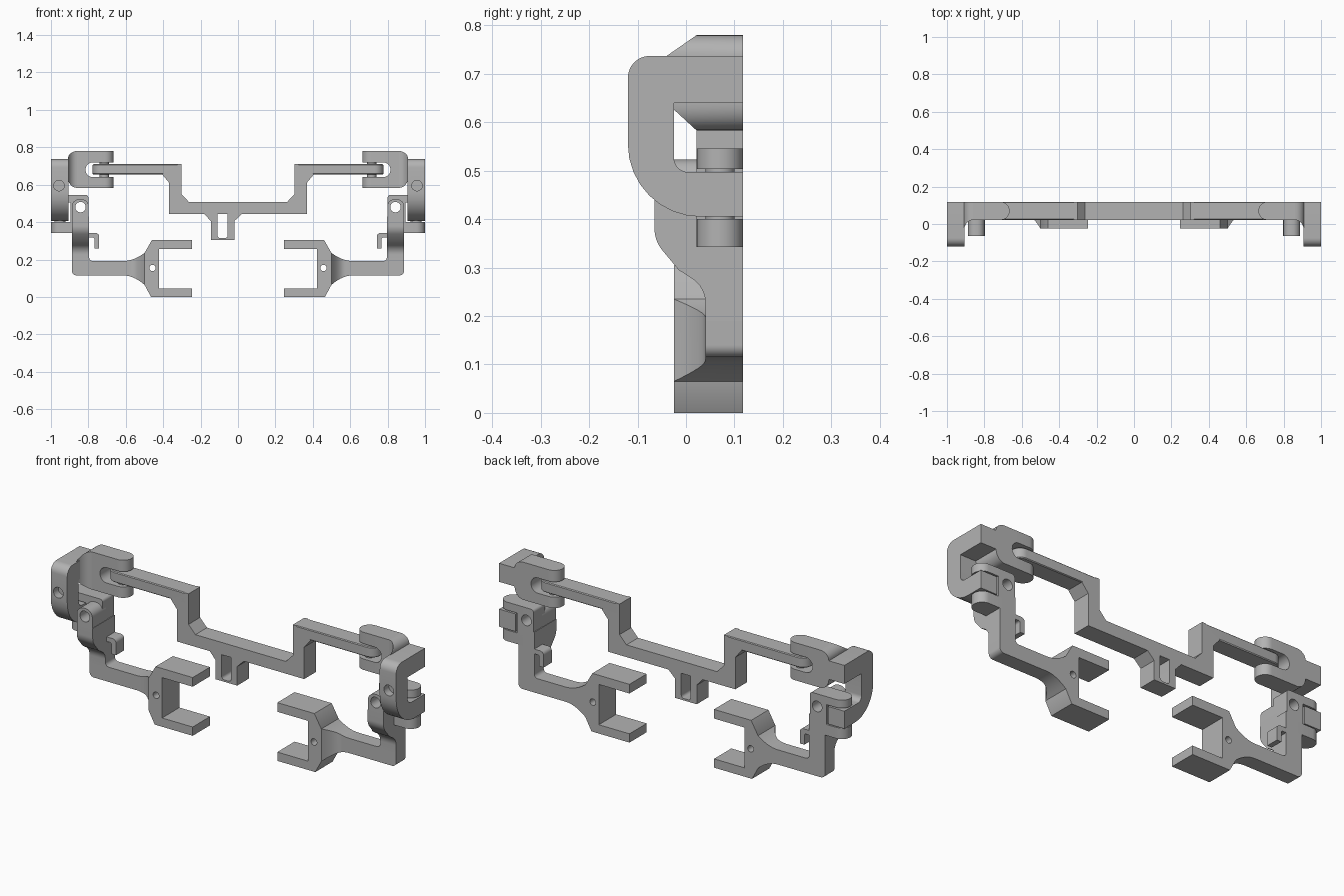
import bpy, bmesh, math
from mathutils import Vector, Matrix

old = bpy.data.objects.get("Cube")
if old:
    bpy.data.objects.remove(old)

grey = bpy.data.materials.new("plain grey")
grey.use_nodes = True
COLOUR = (0.45, 0.45, 0.45, 1)
grey.diffuse_color = COLOUR
grey.node_tree.nodes["Principled BSDF"].inputs["Base Color"].default_value = COLOUR

FRONT, BACK = 0.022, 0.118     # depth shared by bar and hinges
MID = (FRONT + BACK) / 2


def outline(points, steps=8):
    """Polygon whose (u, v, radius) corners are filleted."""
    result = []
    for i, p in enumerate(points):
        c = Vector(p[:2])
        if len(p) == 2:
            result.append(c)
            continue
        a = (Vector(points[i - 1][:2]) - c).normalized()
        b = (Vector(points[(i + 1) % len(points)][:2]) - c).normalized()
        half = a.angle(b) / 2
        centre = c + (a + b).normalized() * p[2] / math.sin(half)
        start = c + a * p[2] / math.tan(half) - centre
        end = c + b * p[2] / math.tan(half) - centre
        turn = math.atan2(start.x * end.y - start.y * end.x, start.dot(end))
        for k in range(steps + 1):
            result.append(centre + Matrix.Rotation(turn * k / steps, 2) @ start)
    return result


def finish(name, bm, mirror=True, holes=(), bevel=0):
    bmesh.ops.remove_doubles(bm, verts=bm.verts, dist=1e-5)
    bmesh.ops.recalc_face_normals(bm, faces=bm.faces)
    mesh = bpy.data.meshes.new(name)
    bm.to_mesh(mesh)
    bm.free()
    mesh.materials.append(grey)
    ob = bpy.data.objects.new(name, mesh)
    bpy.context.collection.objects.link(ob)
    bpy.ops.object.select_all(action='DESELECT')
    ob.select_set(True)
    bpy.context.view_layer.objects.active = ob
    # drill round holes running front to back
    for x, z, r, y0, y1 in holes:
        bpy.ops.mesh.primitive_cylinder_add(vertices=32, radius=r, depth=y1 - y0,
                                            location=(x, (y0 + y1) / 2, z),
                                            rotation=(math.pi / 2, 0, 0))
        cutter = bpy.context.object
        cutter.hide_render = True
        bpy.context.view_layer.objects.active = ob
        cut = ob.modifiers.new("hole", 'BOOLEAN')
        cut.object, cut.solver = cutter, 'EXACT'
        bpy.ops.object.modifier_apply(modifier="hole")
        bpy.data.objects.remove(cutter)
    ob.select_set(True)
    if bevel:
        mod = ob.modifiers.new("edges", 'BEVEL')
        mod.width, mod.segments, mod.limit_method = bevel, 1, 'ANGLE'
        mod.angle_limit = math.radians(50)
    if mirror:
        ob.modifiers.new("other side", 'MIRROR')
    bpy.ops.object.shade_smooth_by_angle(angle=math.radians(30))
    return ob


def prism(name, points, axis, lo, hi, **options):
    """Extrude an outline along one axis between lo and hi."""
    place = {'x': lambda u, v, w: (w, u, v),
             'y': lambda u, v, w: (u, w, v),
             'z': lambda u, v, w: (u, v, w)}[axis]
    bm = bmesh.new()
    flat = outline(points)
    face = bm.faces.new([bm.verts.new(place(p.x, p.y, lo)) for p in flat])
    grown = bmesh.ops.extrude_face_region(bm, geom=[face], use_keep_orig=True)
    verts = [g for g in grown["geom"] if isinstance(g, bmesh.types.BMVert)]
    bmesh.ops.translate(bm, verts=verts, vec=place(0, 0, hi - lo))
    return finish(name, bm, **options)


def loft(name, sections):
    """Skin rectangular sections (x, front, bottom, top) along x."""
    bm = bmesh.new()
    rings = [[bm.verts.new((x, y, z)) for y, z in
              ((f, b), (BACK, b), (BACK, t), (f, t))] for x, f, b, t in sections]
    for r, s in zip(rings, rings[1:]):
        for i in range(4):
            j = (i + 1) % 4
            bm.faces.new((r[i], r[j], s[j], s[i]))
    bm.faces.new(rings[0])
    bm.faces.new(rings[-1])
    return finish(name, bm)


def tongue(root, tip):
    """Top outline with a round end at the tip."""
    return [(root, FRONT), (tip, FRONT, 0.0478), (tip, BACK, 0.0478), (root, BACK)]


# Centre bar with raised ends
half = [(0.262, 0.507), (0.302, 0.55), (0.302, 0.71), (0.322, 0.71), (0.335, 0.695),
        (0.40, 0.66), (0.405, 0.655), (0.368, 0.61), (0.368, 0.443)]
prism("centre_bar", half + [(-x, z) for x, z in reversed(half)], 'y', FRONT, BACK, mirror=False)
prism("bar_arm", tongue(0.31, 0.777), 'z', 0.655, 0.71, bevel=0.01)

# Slotted tab hanging off the bar
prism("tab", [(-0.18, 0.444), (-0.145, 0.405), (-0.145, 0.305), (-0.02, 0.305),
              (-0.02, 0.405), (0.02, 0.444), (-0.055, 0.444), (-0.055, 0.315, 0.015),
              (-0.11, 0.315, 0.015), (-0.11, 0.444)], 'y', FRONT, BACK, mirror=False)

# Upper hinge: two prongs, slotted body, pin
for label, z0, z1 in (("lower", 0.583, 0.64), ("upper", 0.72, 0.78)):
    prism("top_hinge_prong_" + label, tongue(0.79, 0.665), 'z', z0, z1)
prism("top_hinge_body", [(0.775, 0.583), (0.86, 0.583), (0.86, 0.78), (0.775, 0.78),
                         (0.775, 0.72), (0.815, 0.72, 0.039), (0.815, 0.64, 0.039),
                         (0.775, 0.64)], 'y', FRONT, BACK)
prism("top_hinge_pin", [(0.69, 0.045, 0.0249), (0.74, 0.045, 0.0249),
                        (0.74, 0.095, 0.0249), (0.69, 0.095, 0.0249)], 'z', 0.635, 0.725)

# Curved blend from the hinge into the side bracket
blend = []
for k in range(9):
    a = k / 8 * math.pi / 2
    s = 1 - math.cos(a)
    blend.append((0.86 + 0.05 * math.sin(a), FRONT - 0.062 * s,
                  0.583 + 0.057 * s, 0.78 - 0.043 * s))
loft("top_hinge_blend", blend)

# C shaped side bracket with a blind hole
prism("side_bracket", [(BACK, 0.737), (-0.12, 0.737, 0.045), (-0.12, 0.405, 0.15),
                       (BACK, 0.405), (BACK, 0.497), (-0.025, 0.497, 0.03),
                       (-0.025, 0.64), (BACK, 0.64)], 'x', 0.905, 1.0,
      holes=[(0.957, 0.595, 0.028, -0.14, -0.08)])

# Lower hinge
for label, z0, z1 in (("lower", 0.342, 0.40), ("upper", 0.504, 0.546)):
    prism("low_hinge_prong_" + label, tongue(0.86, 1.0), 'z', z0, z1)
EYE = (0.842, 0.48, 0.028, -0.2, 0.2)
prism("low_hinge_body", [(0.80, 0.342), (0.895, 0.342), (0.895, 0.546), (0.80, 0.546, 0.015)],
      'y', FRONT, BACK, holes=[EYE])
prism("low_hinge_pin", [(0.922, 0.04, 0.0299), (0.982, 0.04, 0.0299),
                        (0.982, 0.10, 0.0299), (0.922, 0.10, 0.0299)], 'z', 0.398, 0.506)

# Hanging link: round eye on top, curved front, corner into the bottom arm
prism("link_eye", [(0.798, 0.42), (0.888, 0.42), (0.888, 0.523, 0.04), (0.798, 0.523, 0.04)],
      'y', -0.065, 0.05, holes=[EYE])
prism("link_body", [(BACK, 0.19), (0.04, 0.19), (0.04, 0.26, 0.06), (-0.015, 0.295),
                    (-0.065, 0.355, 0.07), (-0.065, 0.43), (BACK, 0.43)], 'x', 0.796, 0.888)
prism("bottom_arm", [(0.60, 0.115), (0.888, 0.115, 0.025), (0.888, 0.30), (0.796, 0.30),
                     (0.796, 0.192, 0.02), (0.60, 0.192)], 'y', 0.04, BACK)

# Small hook on the inner side of the link
prism("hook", [(0.80, 0.342), (0.742, 0.342, 0.02), (0.742, 0.26), (0.768, 0.26),
               (0.768, 0.318, 0.01), (0.80, 0.318)], 'y', 0.05, BACK)

# Bottom fork and its flare into the arm
prism("fork", [(0.245, 0), (0.465, 0), (0.50, 0.065), (0.50, 0.235), (0.46, 0.305),
               (0.245, 0.305), (0.245, 0.257), (0.422, 0.257), (0.422, 0.046),
               (0.245, 0.046)], 'y', -0.025, BACK, holes=[(0.457, 0.155, 0.017, -0.2, 0.2)])
flare = []
for k in range(13):
    t = k / 12
    z = (1 - t) ** 2
    y = max(0, 1 - 1.6 * t) ** 2
    flare.append((0.50 + 0.115 * t, 0.04 - 0.065 * y, 0.115 - 0.05 * z, 0.192 + 0.043 * z))
loft("fork_flare", flare)
